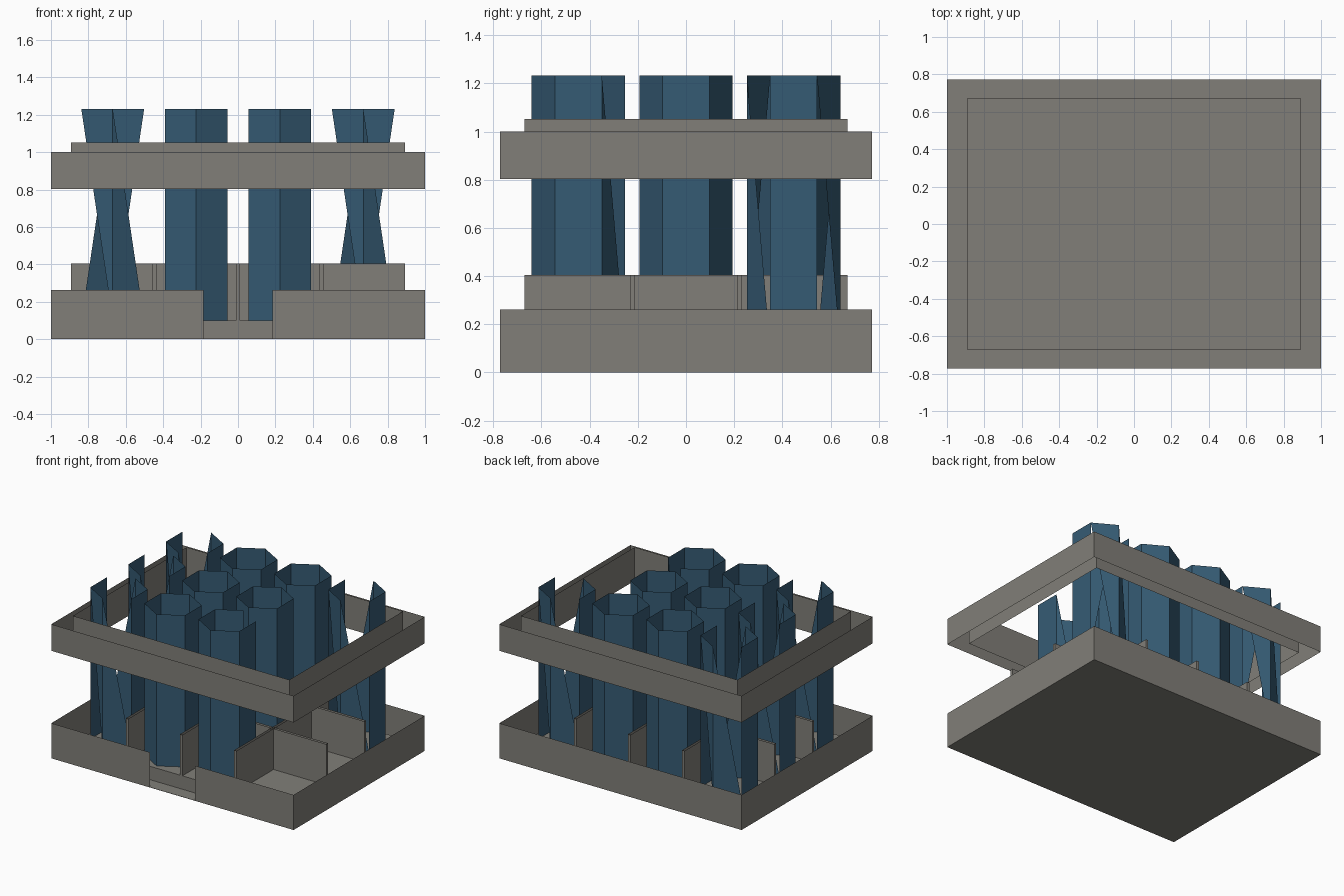
import bpy
import bmesh
from math import sin, cos, radians

if "Cube" in bpy.data.objects:
    bpy.data.objects.remove(bpy.data.objects["Cube"], do_unlink=True)


def make_material(name, colour):
    mat = bpy.data.materials.new(name)
    mat.use_nodes = True
    mat.diffuse_color = (*colour, 1)
    mat.node_tree.nodes["Principled BSDF"].inputs["Base Color"].default_value = (*colour, 1)
    return mat


stone = make_material("warm grey", (0.22, 0.212, 0.19))
blue = make_material("steel blue", (0.036, 0.105, 0.175))


def rectangle(hx, hy, cx=0, cy=0):
    return [(cx - hx, cy - hy), (cx + hx, cy - hy), (cx + hx, cy + hy), (cx - hx, cy + hy)]


def sheet_walls(name, path, low, high, mat, closed=True, cap=None, kept=None):
    """Upright sheets along a path; cap adds a flat face at 'low' or 'high'.
    kept gives each side as 'full', 'upper' or 'lower' (a diagonal half)."""
    bm = bmesh.new()
    b = [bm.verts.new((x, y, low)) for x, y in path]
    t = [bm.verts.new((x, y, high)) for x, y in path]
    count = len(path) if closed else len(path) - 1
    for i in range(count):
        j = (i + 1) % len(path)
        side = kept[i] if kept else "full"
        corners = {"full": (b[i], b[j], t[j], t[i]),
                   "upper": (b[j], t[j], t[i]),
                   "lower": (b[i], b[j], t[i])}[side]
        bm.faces.new(corners)
    if cap == "high":
        bm.faces.new(t)
    elif cap == "low":
        bm.faces.new(b[::-1])
    mesh = bpy.data.meshes.new(name)
    bm.to_mesh(mesh)
    bm.free()
    mesh.materials.append(mat)
    obj = bpy.data.objects.new(name, mesh)
    bpy.context.collection.objects.link(obj)
    return obj


# Overall sizes: outer shell, inner tray and square cell pitch
OX, OY = 1.0, 0.773
IX, IY = 0.893, 0.67
CELL = IX / 2
DOOR = 0.185
FLOOR = 0.1

# Base: ground plate, raised floor and shell with an opening in the front
ground = sheet_walls("ground_plate", rectangle(OX, OY), 0, 0.002, stone, cap="low")
sheet_walls("raised_floor", rectangle(IX, IY), 0, FLOOR, stone, cap="high")
shell = [(DOOR, -OY), (OX, -OY), (OX, OY), (-OX, OY), (-OX, -OY), (-DOOR, -OY)]
sheet_walls("base_shell", shell, 0, 0.262, stone, closed=False)

# Upper frame: two nested open bands
sheet_walls("outer_band", rectangle(OX, OY), 0.802, 1.0, stone)
sheet_walls("inner_band", rectangle(IX, IY), 0.802, 1.052, stone)

# Thin dividers between the cells
for k in (-1, 0, 1):
    sheet_walls("lengthwise_divider", rectangle(0.01, IY, k * CELL, 0), FLOOR, 0.405, stone)
for k in (-1, 1):
    sheet_walls("crosswise_divider", rectangle(IX, 0.01, 0, k * CELL / 2), FLOOR, 0.405, stone)

# Hollow six-sided tubes; the outer ones have diagonal halves cut away
RADIUS = 0.194
BROKEN = ["full", "upper", "lower"] * 2
CHIPPED = ["full", "lower"] + ["full"] * 4


def tube(name, column, row, kept=None):
    cx, cy = column * CELL, row * CELL
    ring = [(cx + RADIUS * cos(radians(a)), cy + RADIUS * sin(radians(a)))
            for a in range(-30, 330, 60)]
    sheet_walls(name, ring, FLOOR, 1.232, blue, kept=kept)


for row in (-1, 0, 1):
    tube("whole_tube", -0.5, row)
    tube("whole_tube", 0.5, row, CHIPPED if row == -1 else None)
    tube("cut_tube", -1.5, row, BROKEN)
tube("cut_tube", 1.5, 1, BROKEN)
